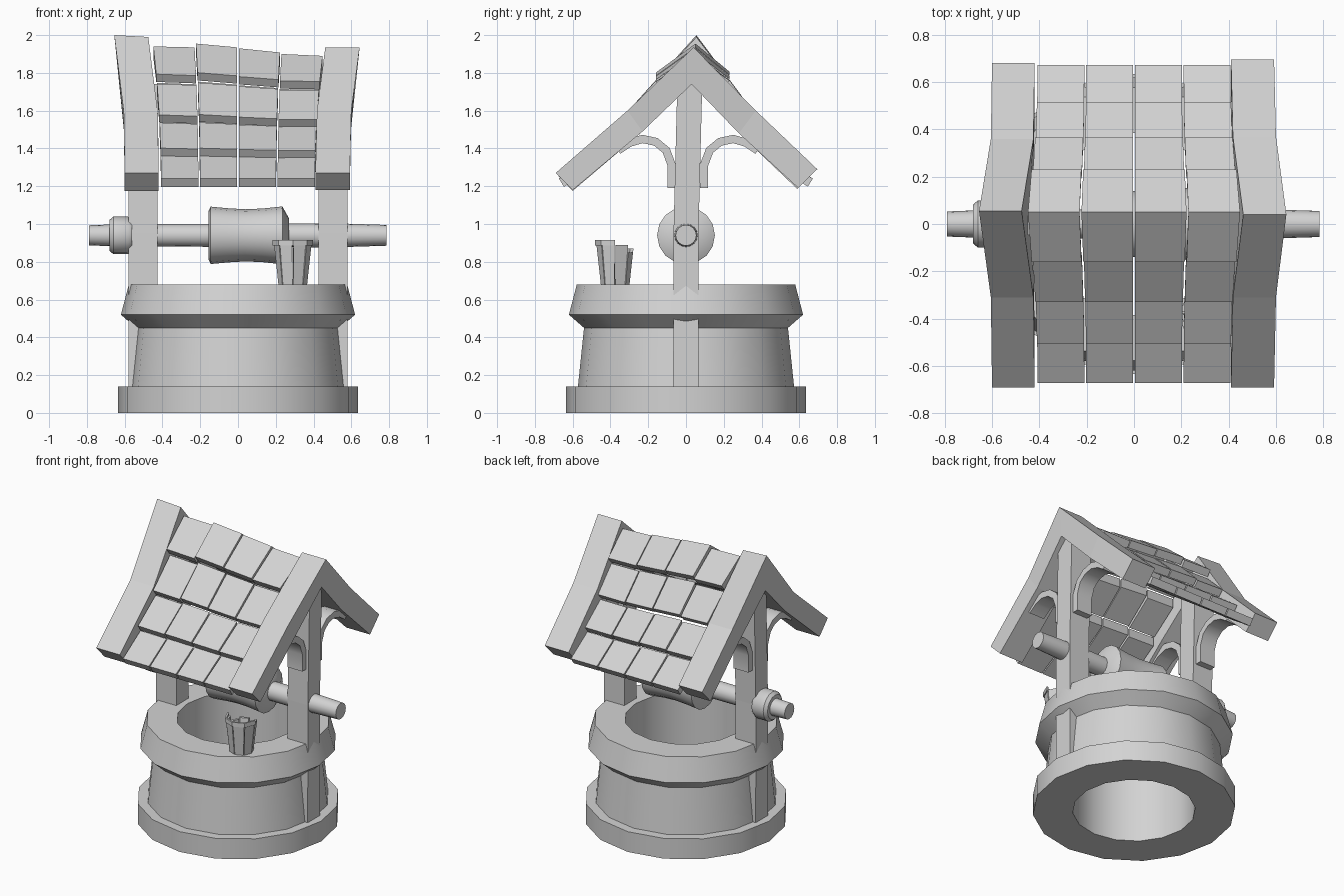
import bpy, bmesh, math
from mathutils import Vector

if "Cube" in bpy.data.objects:
    bpy.data.objects.remove(bpy.data.objects["Cube"])

stone = bpy.data.materials.new("plain grey")
stone.diffuse_color = (0.65, 0.65, 0.65, 1)
stone.use_nodes = True
stone.node_tree.nodes["Principled BSDF"].inputs["Base Color"].default_value = stone.diffuse_color


def make(name, bm, smooth=False):
    bmesh.ops.recalc_face_normals(bm, faces=bm.faces[:])
    me = bpy.data.meshes.new(name)
    bm.to_mesh(me)
    bm.free()
    me.materials.append(stone)
    ob = bpy.data.objects.new(name, me)
    bpy.context.collection.objects.link(ob)
    if smooth:
        bpy.ops.object.select_all(action='DESELECT')
        ob.select_set(True)
        bpy.context.view_layer.objects.active = ob
        bpy.ops.object.shade_smooth_by_angle(angle=math.radians(32))
    return ob


def loft(bm, rings, closed=False):
    """Skin a list of equal cross-sections, capping the ends unless closed."""
    vs = [[bm.verts.new(p) for p in r] for r in rings]
    n = len(vs[0])
    pairs = list(zip(vs, vs[1:])) + ([(vs[-1], vs[0])] if closed else [])
    for a, b in pairs:
        for i in range(n):
            j = (i + 1) % n
            bm.faces.new((a[i], a[j], b[j], b[i]))
    if not closed:
        bm.faces.new(vs[0][::-1])
        bm.faces.new(vs[-1])


def ring(r, z, n, cx=0, cy=0):
    return [(cx + r * math.cos(i * math.tau / n), cy + r * math.sin(i * math.tau / n), z)
            for i in range(n)]


# Stone wall: base slab, tapered body, flared rim and open shaft
bm = bmesh.new()
wall = [(0.385, 0), (0.635, 0), (0.635, 0.14), (0.572, 0.14), (0.54, 0.45),
        (0.62, 0.52), (0.578, 0.68), (0.385, 0.68)]
loft(bm, [ring(r, z, 16) for r, z in wall], closed=True)
make("well_wall", bm, True)

# Posts and curved braces on both sides
arc = [(0.085, 1.19), (0.085, 1.31), (0.115, 1.39), (0.17, 1.435),
       (0.24, 1.45), (0.31, 1.43), (0.37, 1.39)]
for s, side in ((-1, "left"), (1, "right")):
    bm = bmesh.new()
    loft(bm, [[(s * x, y + dy, z) for x, y in ((0.425, -w), (0.58, -w), (0.58, w), (0.425, w))]
              for z, w, dy in ((0.12, 0.068, 0), (0.95, 0.066, 0), (1.74, 0.066, 0.02))])
    make(side + "_post", bm)
    for d, end in ((-1, "front"), (1, "back")):
        bm = bmesh.new()
        rings = []
        for i, p in enumerate(arc):
            a, b = Vector(arc[max(i - 1, 0)]), Vector(arc[min(i + 1, len(arc) - 1)])
            t = (b - a).normalized()
            nrm = Vector((-t.y, t.x)) * 0.022
            o, q = Vector(p) + nrm, Vector(p) - nrm
            rings.append([(s * x, d * v.x + 0.01, v.y)
                          for x, v in ((0.445, o), (0.56, o), (0.56, q), (0.445, q))])
        loft(bm, rings)
        make(f"{side}_{end}_brace", bm, True)


# Turned axle, knob and rope drum, all running along x
def turned(name, profile, n, cz=0.94):
    bm = bmesh.new()
    loft(bm, [[(x, p[0], cz + p[1]) for p in ring(r, 0, n)] for x, r in profile])
    make(name, bm, True)


turned("axle", [(-0.79, 0.053), (-0.66, 0.058), (0.5, 0.064), (0.785, 0.055)], 16)
turned("axle_knob", [(-0.68, 0.082), (-0.66, 0.1), (-0.585, 0.1), (-0.56, 0.085)], 16)
turned("rope_drum", [(-0.155, 0.13), (-0.145, 0.152), (-0.05, 0.143), (0.04, 0.138),
                     (0.13, 0.142), (0.235, 0.153), (0.27, 0.09)], 16)

# Bucket on the rim: tapered staves, floor and a broken band
bx, by = 0.29, -0.375


def stave_ring(a0, a1, r, z, t):
    return [(bx + q * math.cos(a), by + q * math.sin(a), z)
            for q, a in ((r, a0), (r, a1), (r - t, a1), (r - t, a0))]


tops = [0.89, 0.85, 0.87, 0.86, 0.9, 0.905, 0.9, 0.905]
bm = bmesh.new()
for i, top in enumerate(tops):
    a0, a1 = (i + 0.04) * math.tau / 8, (i + 0.96) * math.tau / 8
    loft(bm, [stave_ring(a0, a1, 0.076, 0.68, 0.018),
              stave_ring(a0, a1, 0.076 + (top - 0.68) * 0.11, top, 0.018)])
make("bucket_staves", bm)
bm = bmesh.new()
loft(bm, [ring(0.068, z, 8, bx, by) for z in (0.68, 0.71)])
make("bucket_floor", bm)
bm = bmesh.new()
for i in range(4, 8):
    a0, a1 = i * math.tau / 8, (i + 1) * math.tau / 8
    loft(bm, [stave_ring(a0, a1, 0.107, z, 0.012) for z in (0.885, 0.915)])
make("bucket_band", bm)

# Gable boards: bent beams, leaning outwards towards the ridge
# station: y and z of the top, y and z of the underside, outward lean
boards = {
    "left": (-1, 0.42, 0.6, [(-0.69, 1.27, -0.60, 1.175, 0), (-0.31, 1.595, -0.23, 1.49, 0.005),
                             (0.055, 1.99, 0.03, 1.74, 0.055),
                             (0.36, 1.59, 0.28, 1.48, 0.005), (0.68, 1.28, 0.59, 1.185, 0)]),
    "right": (1, 0.41, 0.592, [(-0.69, 1.27, -0.60, 1.18, 0), (-0.31, 1.60, -0.23, 1.49, 0.008),
                               (0.04, 1.935, 0.03, 1.74, 0.052),
                               (0.37, 1.60, 0.28, 1.48, 0.008), (0.695, 1.29, 0.595, 1.19, 0)]),
}
for side, (s, xi, xo, stations) in boards.items():
    bm = bmesh.new()
    loft(bm, [[(s * (xi + k), yt, zt), (s * (xo + k), yt, zt + (0.01 if k > 0.05 else 0) * (s < 0)),
               (s * (xo + k * 0.5), yb, zb), (s * (xi + k * 0.5), yb, zb)]
              for yt, zt, yb, zb, k in stations])
    make(side + "_gable_board", bm)

# Roof tiles: four overlapping rows by four columns on each slope
rows = {
    "front": [(0.05, 1.92, -0.16, 1.775), (-0.13, 1.725, -0.33, 1.565),
              (-0.305, 1.525, -0.505, 1.395), (-0.48, 1.355, -0.672, 1.24)],
    "back": [(0.05, 1.92, 0.23, 1.78), (0.20, 1.73, 0.365, 1.575),
             (0.34, 1.53, 0.515, 1.40), (0.49, 1.36, 0.672, 1.24)],
}
ridge = [(1.94, 1.935), (1.955, 1.935), (1.93, 1.908), (1.9, 1.89)]
for slope, tiles in rows.items():
    bm = bmesh.new()
    for y0, z0, y1, z1 in tiles:
        nrm = Vector((0, abs(y1 - y0), z0 - z1)).normalized()
        d = 1 if y1 > y0 else -1
        for c, heights in enumerate(ridge):
            def section(y, z, off):
                t = max(0, (z - 1.24) / 0.68)
                pts = []
                for e in (0, 1):
                    x = (c - 2 + e) * (0.206 + 0.02 * t * t) + (0.004 if e == 0 else -0.004)
                    sag = 0.03 * t * (1 - t) * ((x / 0.43) ** 2 - 0.5)
                    pts.append(Vector((x, y, z + (heights[e] - 1.92) * t + sag)))
                return pts + [p + off for p in pts[::-1]]
            loft(bm, [section(y0, z0, Vector((0, 0, -0.06))),
                      section(y1, z1, Vector((0, -d * nrm.z * 0.05, -nrm.y * 0.05)))])
    make(slope + "_roof_tiles", bm)
